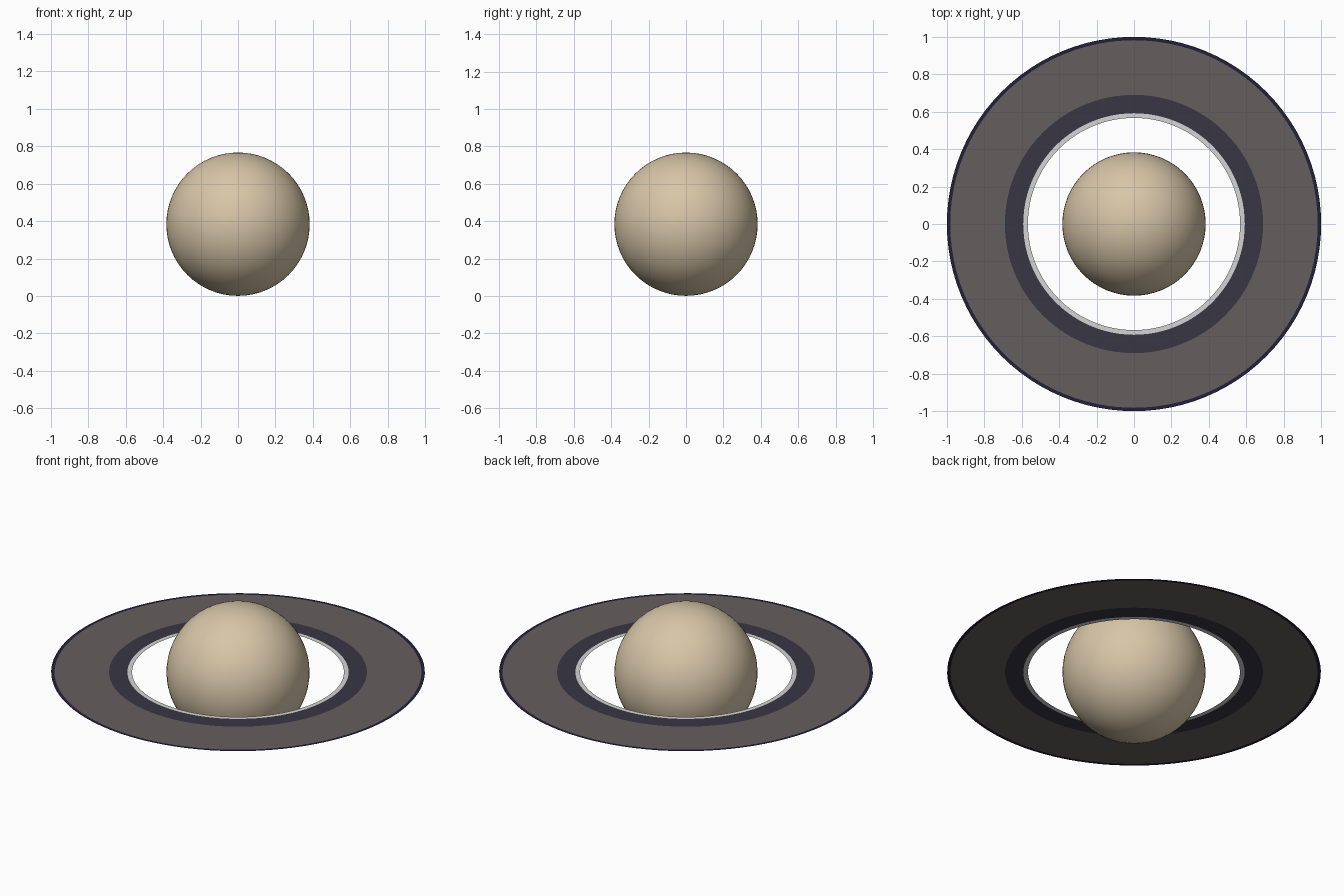
import bpy, bmesh, math

if "Cube" in bpy.data.objects:
    bpy.data.objects.remove(bpy.data.objects["Cube"])

R, CZ = 0.383, 0.384   # globe radius and centre height


def material(name, rgb):
    m = bpy.data.materials.new(name)
    m.diffuse_color = (*rgb, 1)
    m.use_nodes = True
    m.node_tree.nodes["Principled BSDF"].inputs["Base Color"].default_value = m.diffuse_color
    return m


# Globe
bpy.ops.mesh.primitive_uv_sphere_add(segments=64, ring_count=32, radius=R, location=(0, 0, CZ))
globe = bpy.context.object
globe.name = "planet_globe"
globe.data.materials.append(material("sandy tan", (0.68, 0.56, 0.39)))
bpy.ops.object.shade_smooth()

# Paper-thin flat ring disc, coloured in concentric bands
radii = [0.567, 0.592, 0.69, 0.982, 1.0]
bands = [("pale grey", (0.66, 0.66, 0.67)),
         ("dark slate", (0.040, 0.037, 0.056)),
         ("dusty brown", (0.130, 0.112, 0.112)),
         ("deep navy", (0.016, 0.014, 0.040))]
N = 96
bm = bmesh.new()
loops = [[bm.verts.new((r * math.cos(2 * math.pi * i / N), r * math.sin(2 * math.pi * i / N), 0))
          for i in range(N)] for r in radii]
for b in range(len(bands)):
    inner, outer = loops[b], loops[b + 1]
    for i in range(N):
        j = (i + 1) % N
        f = bm.faces.new((inner[i], outer[i], outer[j], inner[j]))
        f.material_index = b
mesh = bpy.data.meshes.new("planet_rings")
bm.to_mesh(mesh)
bm.free()
for name, rgb in bands:
    mesh.materials.append(material(name, rgb))
rings = bpy.data.objects.new("planet_rings", mesh)
rings.location.z = CZ
bpy.context.collection.objects.link(rings)
